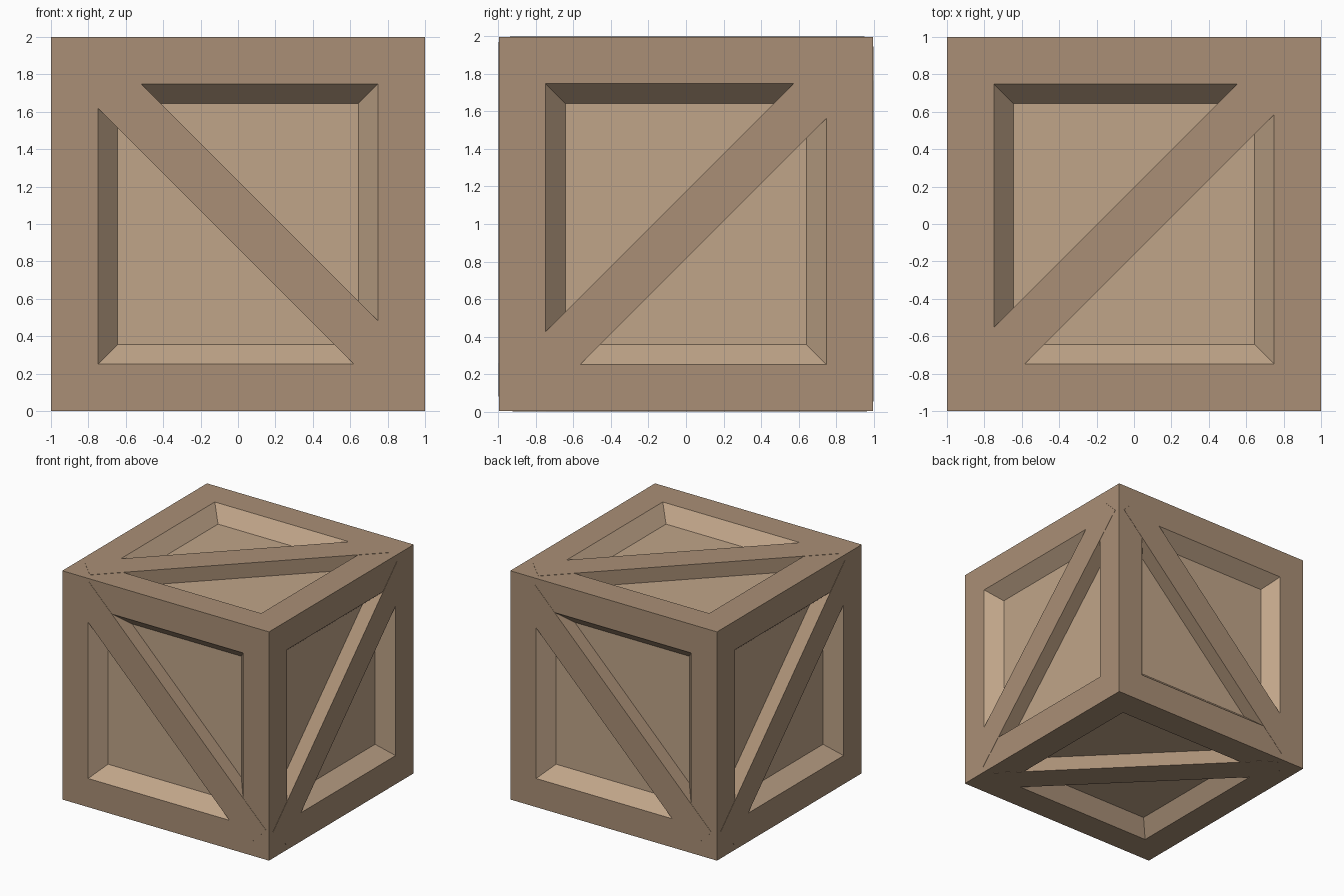
import bpy, bmesh
from mathutils import Matrix, Vector

if "Cube" in bpy.data.objects:
    bpy.data.objects.remove(bpy.data.objects["Cube"])

HALF = 0.998      # half size of the crate frame
RIM = 0.25        # width of the frame border
SLOPE = 0.105     # run of the bevelled recess wall
DEPTH = 0.125     # recess depth


def material(name, color):
    m = bpy.data.materials.new(name)
    m.diffuse_color = color
    m.use_nodes = True
    m.node_tree.nodes["Principled BSDF"].inputs["Base Color"].default_value = m.diffuse_color
    return m


wood = material("frame_wood", (0.40, 0.275, 0.18, 1))
light_wood = material("panel_wood", (0.53, 0.375, 0.25, 1))


def add_object(name, bm, *mats):
    mesh = bpy.data.meshes.new(name)
    bm.to_mesh(mesh)
    bm.free()
    obj = bpy.data.objects.new(name, mesh)
    for m in mats:
        mesh.materials.append(m)
    bpy.context.collection.objects.link(obj)
    return obj


# Crate body: each cube side gets a flat border, a sloped wall and a sunken panel
bm = bmesh.new()
bmesh.ops.create_cube(bm, size=2 * HALF, matrix=Matrix.Translation((0, 0, 1)))
bm.normal_update()
sides = list(bm.faces)
bmesh.ops.inset_individual(bm, faces=sides, thickness=RIM, depth=0,
                           use_even_offset=True)
bm.normal_update()
walls = bmesh.ops.inset_individual(bm, faces=sides, thickness=SLOPE,
                                   depth=-DEPTH, use_even_offset=True)["faces"]
for f in sides + walls:
    f.material_index = 1
add_object("crate_body", bm, wood, light_wood)


# Diagonal brace: n is the outward side, u/v span the face, s is the slant
def brace(name, n, u, v, s, offset):
    n, u, v = Vector(n), Vector(u), Vector(v)
    thick = 0.16
    along = (u + s * v).normalized()
    across = n.cross(along)
    centre = Vector((0, 0, 1)) + n * (1 - thick / 2) + (v - s * u) * offset / 2
    basis = Matrix((along, across, n)).transposed().to_4x4()
    bm = bmesh.new()
    bmesh.ops.create_cube(bm, size=1, matrix=Matrix.Translation(centre) @ basis
                          @ Matrix.Diagonal((2.42, 0.255, thick, 1)))
    add_object(name, bm, wood)


X, Y, Z = (1, 0, 0), (0, 1, 0), (0, 0, 1)
NX, NY, NZ = (-1, 0, 0), (0, -1, 0), (0, 0, -1)
brace("front_brace", NY, X, Z, -1, 0.05)
brace("back_brace", Y, NX, Z, -1, 0.0)
brace("right_brace", X, Y, Z, 1, -0.005)
brace("left_brace", NX, NY, Z, 1, 0.005)
brace("top_brace", Z, X, Y, 1, 0.015)
brace("bottom_brace", NZ, X, Y, -1, 0.04)
